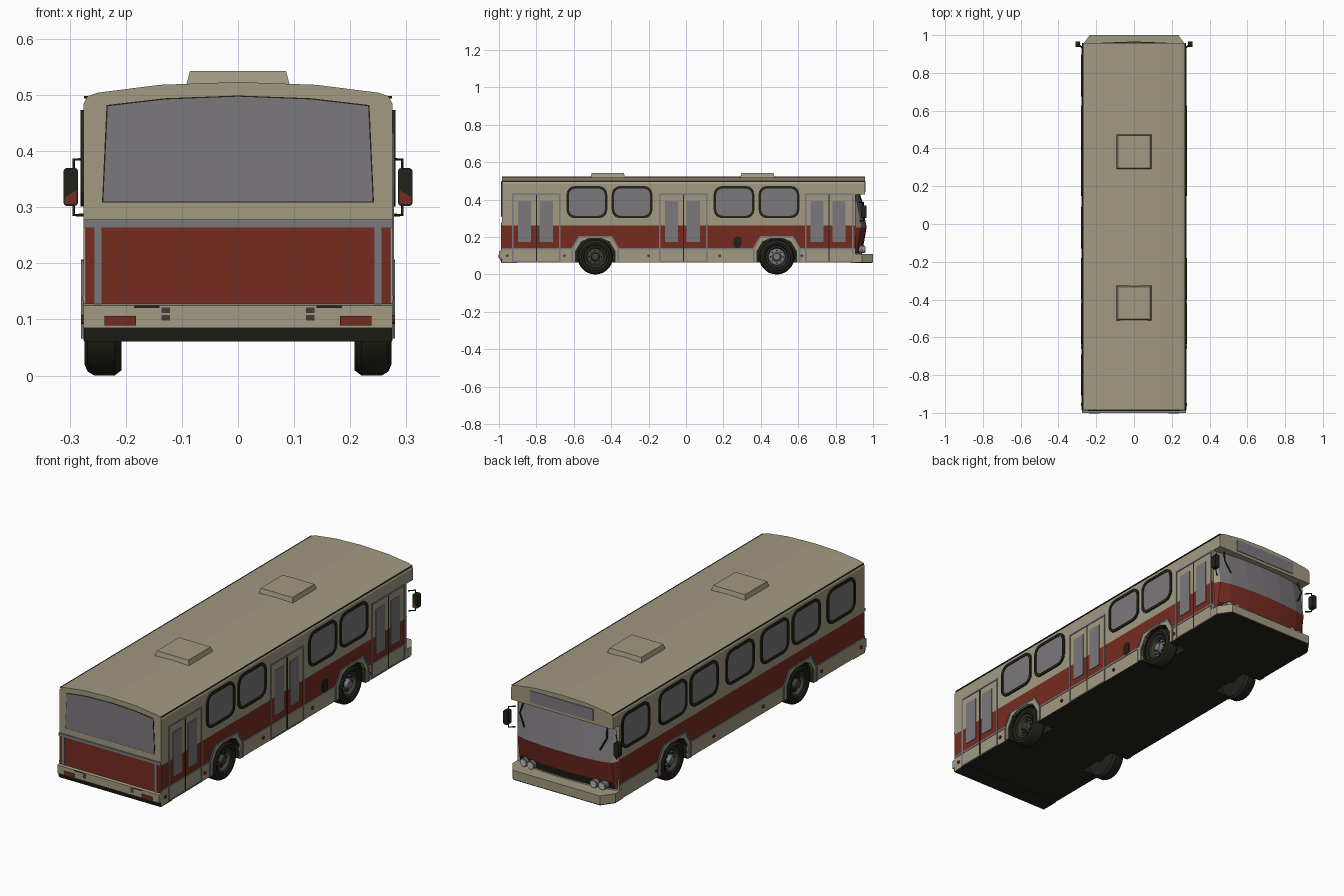
import bpy, bmesh, math
from mathutils import Vector

if "Cube" in bpy.data.objects:
    bpy.data.objects.remove(bpy.data.objects["Cube"])


def material(name, rgb):
    m = bpy.data.materials.new(name)
    m.diffuse_color = (*rgb, 1)
    m.use_nodes = True
    m.node_tree.nodes["Principled BSDF"].inputs["Base Color"].default_value = m.diffuse_color
    return m


BEIGE = material("beige_paint", (.36, .32, .22))
RED = material("red_paint", (.18, .024, .014))
GLASS = material("grey_glass", (.2, .19, .2))
TRIM = material("grey_trim", (.19, .19, .21))
BLACK = material("black_rubber", (.016, .016, .01))
RIM = material("rim_grey", (.05, .048, .036))
LAMP = material("lamp_white", (.5, .5, .46))


def finish(name, bm, mats, smooth=None):
    bmesh.ops.recalc_face_normals(bm, faces=bm.faces[:])
    me = bpy.data.meshes.new(name)
    bm.to_mesh(me)
    bm.free()
    for m in mats:
        me.materials.append(m)
    if smooth:
        me.shade_smooth()
        me.set_sharp_from_angle(angle=math.radians(smooth))
    ob = bpy.data.objects.new(name, me)
    bpy.context.collection.objects.link(ob)
    return ob


def place(axis, p, d):
    return {'x': (d, p[0], p[1]), 'y': (p[0], d, p[1]), 'z': (p[0], p[1], d)}[axis]


def prism(name, pts, axis, a, b, mat, taper=1, smooth=None):
    """Polygon extruded along an axis, optionally tapered."""
    bm = bmesh.new()
    n = len(pts)
    c = sum((Vector(p) for p in pts), Vector((0, 0))) / n
    r0 = [bm.verts.new(place(axis, p, a)) for p in pts]
    r1 = [bm.verts.new(place(axis, c + (Vector(p) - c) * taper, b)) for p in pts]
    bm.faces.new(r0)
    bm.faces.new(r1)
    for i in range(n):
        j = (i + 1) % n
        bm.faces.new((r0[i], r0[j], r1[j], r1[i]))
    return finish(name, bm, [mat], smooth)


def ring(name, outer, inner, axis, a, b, mat, closed=True):
    """Frame between two matching outlines, extruded along an axis."""
    bm = bmesh.new()
    n = len(outer)
    loops = [[bm.verts.new(place(axis, p, d)) for p in pts]
             for pts, d in ((outer, a), (outer, b), (inner, b), (inner, a))]
    for k in range(4):
        p, q = loops[k], loops[(k + 1) % 4]
        for i in range(n if closed else n - 1):
            j = (i + 1) % n
            bm.faces.new((p[i], p[j], q[j], q[i]))
    if not closed:
        for e in (0, -1):
            bm.faces.new([l[e] for l in loops])
    return finish(name, bm, [mat])


def rect(u0, u1, v0, v1):
    return [(u0, v0), (u1, v0), (u1, v1), (u0, v1)]


def rounded(cu, cv, w, h, r, n=5):
    pts = []
    for k, (su, sv) in enumerate(((1, 1), (-1, 1), (-1, -1), (1, -1))):
        for i in range(n):
            t = math.pi / 2 * (k + i / (n - 1))
            pts.append((cu + su * (w / 2 - r) + r * math.cos(t),
                        cv + sv * (h / 2 - r) + r * math.sin(t)))
    return pts


def circle(cu, cv, r, n=16):
    return [(cu + r * math.cos(2 * math.pi * i / n), cv + r * math.sin(2 * math.pi * i / n)) for i in range(n)]


def mirrored(half):
    return half + [(-x, z) for x, z in reversed(half) if x]


def bar(name, pts, r, mat):
    cu = bpy.data.curves.new(name, 'CURVE')
    cu.dimensions, cu.bevel_depth, cu.bevel_resolution = '3D', r, 1
    sp = cu.splines.new('POLY')
    sp.points.add(len(pts) - 1)
    for p, co in zip(sp.points, pts):
        p.co = (*co, 1)
    cu.materials.append(mat)
    bpy.context.collection.objects.link(bpy.data.objects.new(name, cu))


# main body with wheel wells cut out
roof = [(.275, .485), (.268, .498), (.25, .504), (.14, .518), (0, .523)]
body = prism("body", mirrored([(.275, .065)] + roof), 'y', -.985, .905, BEIGE)
AXLES = (-.485, .485)
half_arch = [(.105, .02), (.105, .125), (.075, .175), (.035, .192)]
for y in AXLES:
    for s in (-1, 1):
        cut = prism("well_cutter", [(y + u, v) for u, v in mirrored(half_arch)], 'x', s * .18, s * .32, BLACK)
        cut.hide_render = True
        mod = body.modifiers.new("well", 'BOOLEAN')
        mod.operation, mod.solver, mod.object = 'DIFFERENCE', 'EXACT', cut
dg = bpy.context.evaluated_depsgraph_get()
cut_mesh = bpy.data.meshes.new_from_object(body.evaluated_get(dg))
body.modifiers.clear()
body.data = cut_mesh
for ob in [o for o in bpy.data.objects if o.name.startswith("well_cutter")]:
    bpy.data.objects.remove(ob)

# paint the body: red waistband, black floor and wells
body.data.materials.clear()
for m in (BEIGE, RED, BLACK):
    body.data.materials.append(m)
bm = bmesh.new()
bm.from_mesh(body.data)
for z in (.14, .262):
    bmesh.ops.bisect_plane(bm, geom=bm.verts[:] + bm.edges[:] + bm.faces[:], plane_co=(0, 0, z), plane_no=(0, 0, 1))
bm.normal_update()
for f in bm.faces:
    c, n = f.calc_center_median(), f.normal
    f.material_index = 0
    if abs(n.x) > .9 and abs(c.x) > .27:
        f.material_index = 1 if .14 < c.z < .262 else 0
    elif n.z < -.3 or (c.z < .2 and abs(c.y) < .88):
        f.material_index = 2
bm.to_mesh(body.data)
bm.free()

# front header with destination sign
prism("front_header", mirrored([(.275, .428)] + roof), 'y', .905, .957, BEIGE)
prism("sign_window", rect(-.17, .17, .442, .5), 'y', .955, .96, GLASS)

# curved front face: skirt, grille, red panel, windscreen
plan = [(-.275, .9), (-.255, .937), (-.2, .953), (-.1, .963), (0, .966),
        (.1, .963), (.2, .953), (.255, .937), (.275, .9)]
levels = [(.068, .025), (.115, .025), (.152, .018), (.252, 0), (.435, .035)]
bm = bmesh.new()
rows = [[bm.verts.new((x, max(y - d, .895), z)) for x, y in plan] for z, d in levels]
for k in range(4):
    for i in range(8):
        f = bm.faces.new((rows[k][i], rows[k][i + 1], rows[k + 1][i + 1], rows[k + 1][i]))
        f.material_index = k
        if i in (0, 7) and k in (1, 3):
            f.material_index = 2 if k == 1 else 0
bm.faces.new(rows[0]).material_index = 1
finish("front_face", bm, [BEIGE, BLACK, RED, GLASS])
prism("front_bumper", [(-.278, .89), (.278, .89), (.278, .94), (.235, 1), (-.235, 1), (-.278, .94)],
      'z', .068, .11, BEIGE)
prism("front_floor", [(-.275, .88), (.275, .88), (.275, .938), (.233, .996), (-.233, .996), (-.275, .938)],
      'z', .062, .069, BLACK)

# rear end: bumper, engine panel, trims, window, lamps
prism("rear_bumper", [(-.98, .085), (-1, .085), (-1, .125), (-.98, .13)], 'x', -.275, .275, BEIGE)
prism("rear_skirt", [(-.9, .061), (-.987, .061), (-.995, .086), (-.9, .086)], 'x', -.2745, .2745, BLACK)
prism("engine_panel", rect(-.272, .272, .127, .265), 'y', -.98, -.988, RED)
prism("rear_trim_band", rect(-.275, .275, .264, .278), 'y', -.98, -.99, TRIM)
half_window = [(.24, .31), (.232, .48), (.13, .492), (0, .497)]
prism("rear_window_seal", mirrored([(x * 1.01, z + (.002 if z > .4 else -.002)) for x, z in half_window]),
      'y', -.98, -.9865, BLACK)
prism("rear_window", mirrored(half_window), 'y', -.98, -.988, GLASS)
for s in (-1, 1):
    prism("rear_trim_post", rect(s * .243, s * .256, .127, .265), 'y', -.98, -.99, TRIM)
    prism("tail_lamp", rect(s * .182, s * .238, .089, .106), 'y', -.99, -1, RED).location.y = -.003
    for z in (.098, .111):
        prism("rear_hinge", rect(s * .121, s * .136, z, z + .01), 'y', -.99, -1.001, RIM)
    prism("rear_handle", rect(s * .14, s * .185, .12, .125), 'y', -.985, -1.001, BLACK)


# side window: rubber seal and pane
def window(s, y):
    z, w, h = .387, .218, .172
    ring("window_seal", rounded(y, z, w, h, .045), rounded(y, z, w - .026, h - .026, .034),
         'x', s * .27, s * .281, BLACK)
    prism("window_pane", rounded(y, z, w - .024, h - .024, .034), 'x', s * .27, s * .277, GLASS)


for y in (-.53, -.288, .257, .497):
    window(1, y)
for y in (-.8, -.53, -.288, -.02, .257, .497, .785):
    window(-1, y)

# double doors on the right side
for y in (-.8, -.014, .765):
    ring("door_frame", rect(y - .13, y + .13, .066, .432), rect(y - .122, y + .122, .072, .424),
         'x', .27, .278, TRIM)
    prism("door_gap", rect(y - .003, y + .003, .072, .424), 'x', .27, .2775, BLACK)
    for u in (-.064, .053):
        prism("door_pane", rect(y + u - .035, y + u + .035, .175, .392), 'x', .27, .2775, GLASS)

# trim along both sides, wheel arches, gutter
outer = [(.128, .066), (.128, .14), (.09, .205), (.04, .207)]
inner = [(.12, .066), (.12, .137), (.086, .197), (.038, .199)]
edge = [(.105, .066)] + half_arch[1:]
for s in (-1, 1):
    for a, b in ((-.985, -.613), (-.357, .357), (.613, .9)):
        prism("side_trim", rect(a, b, .134, .143), 'x', s * .27, s * .277, TRIM)
    prism("gutter_line", rect(-.98, .955, .494, .498), 'x', s * .26, s * .2745, BLACK)
    for y in AXLES:
        o, i, e = ([(y + u, v) for u, v in mirrored(p)] for p in (outer, inner, edge))
        ring("arch_trim", o, i, 'x', s * .27, s * .28, TRIM, closed=False)
        ring("arch_panel", i, e, 'x', s * .265, s * .278, BEIGE, closed=False)
    for y in (-.955, -.65, -.2, .18, .62):
        prism("side_marker", circle(y, .1, .008, 8), 'x', s * .27, s * .28, RED)
prism("fuel_flap", rounded(.275, .172, .042, .062, .018), 'x', .27, .279, BLACK)


# wheels
def wheel(s, y, hub):
    prof = [(.266, 0), (.266, .018), (.248, .024), (.243, .044), (.262, .05), (.264, .058),
            (.27, .062), (.274, .074), (.268, .088), (.256, .095), (.22, .095), (.208, .086), (.208, 0)]
    bm = bmesh.new()
    n = 28
    loops = []
    for x, r in prof:
        loops.append([bm.verts.new((s * x, y + r * math.cos(2 * math.pi * i / n),
                                    .095 + r * math.sin(2 * math.pi * i / n))) for i in range(n)])
    for k in range(len(prof) - 1):
        for i in range(n):
            j = (i + 1) % n
            f = bm.faces.new((loops[k][i], loops[k][j], loops[k + 1][j], loops[k + 1][i]))
            f.material_index = 1 if k < 3 else 2 if k < 5 else 0
    bmesh.ops.remove_doubles(bm, verts=bm.verts[:], dist=1e-5)
    finish("wheel", bm, [BLACK, hub, RIM], 35)
    for i in range(8):
        t = math.pi / 4 * i
        prism("wheel_nut", circle(y + .033 * math.cos(t), .095 + .033 * math.sin(t), .004, 6),
              'x', s * .24, s * .254, BLACK)


for y, hub in zip(AXLES, (RIM, TRIM)):
    for s in (-1, 1):
        wheel(s, y, hub)
    prism("axle", circle(y, .095, .02), 'x', -.21, .21, BLACK, smooth=35)

# roof hatches
for y in (-.418, .382):
    prism("roof_hatch", rect(-.093, .093, y - .093, y + .093), 'z', .515, .543, BEIGE, taper=.92)

# headlamps, wipers and mirrors
for s in (-1, 1):
    for x, y in ((.17, .955), (.212, .95)):
        prism("headlamp_bezel", circle(s * x, .134, .02), 'y', .92, y, TRIM)
        prism("headlamp", circle(s * x, .134, .016), 'y', .92, y + .004, LAMP)
    bar("wiper", [(s * .225, .928, .425), (s * .235, .945, .37), (s * .205, .955, .31)], .004, BLACK)
    bar("mirror_arm", [(s * .27, .925, .385), (s * .293, .95, .385), (s * .293, .95, .286), (s * .27, .93, .286)],
        .003, BLACK)
    prism("mirror", rounded(s * .298, .336, .026, .068, .006, 3), 'y', .938, .966, BLACK)
    prism("mirror_reflection", [(s * .288, .306), (s * .308, .306), (s * .308, .318), (s * .288, .33)],
          'y', .936, .94, RED)
